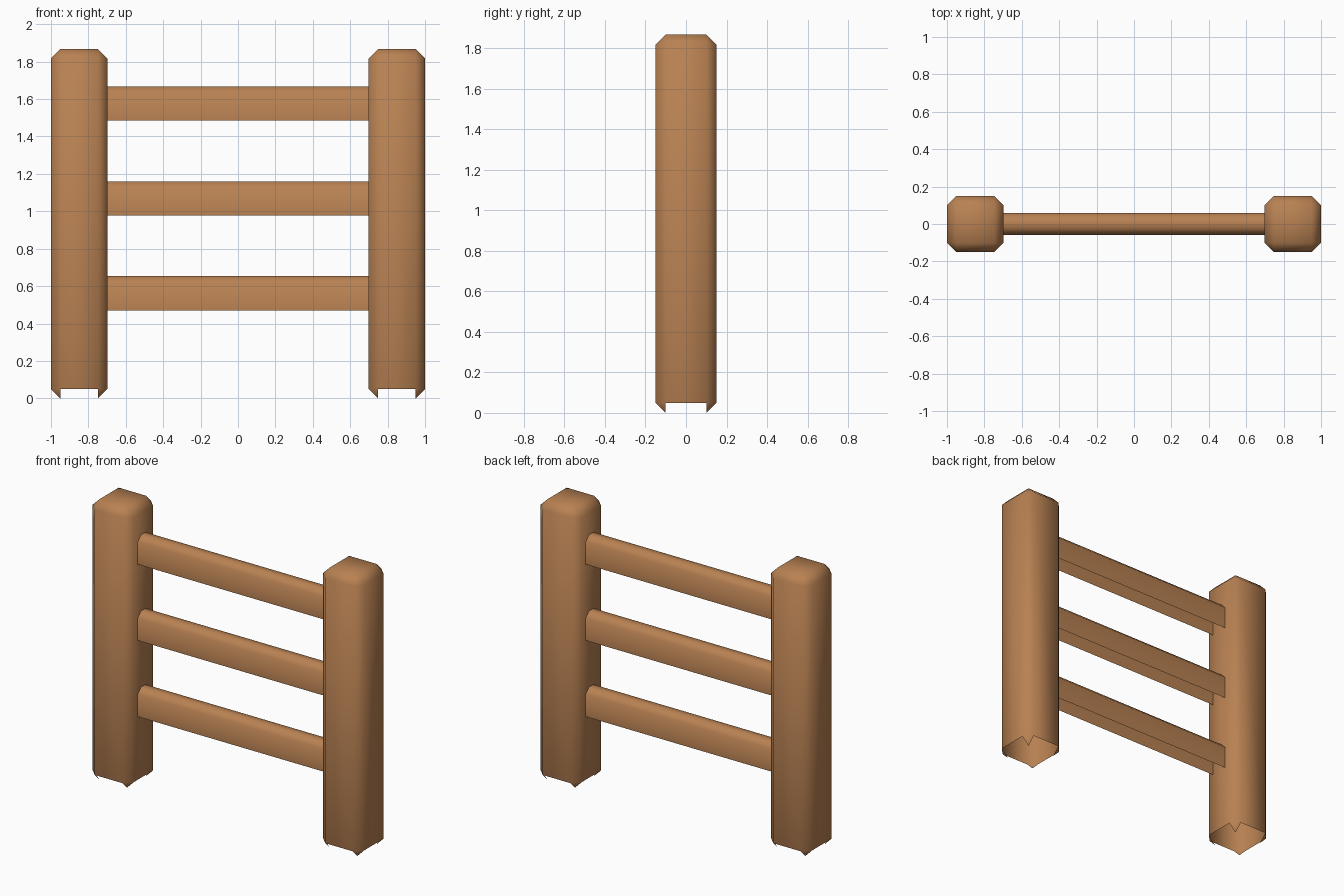
import bpy, bmesh
from mathutils import Matrix, Vector

if "Cube" in bpy.data.objects:
    bpy.data.objects.remove(bpy.data.objects["Cube"])

wood = bpy.data.materials.new("brown wood")
wood.diffuse_color = (0.48, 0.22, 0.085, 1)
wood.use_nodes = True
wood.node_tree.nodes["Principled BSDF"].inputs["Base Color"].default_value = wood.diffuse_color


def box(size, centre):
    bm = bmesh.new()
    bmesh.ops.create_cube(bm, size=1, matrix=Matrix.Translation(centre) @ Matrix.Diagonal((*size, 1)))
    return bm


def chamfer(bm, edges, width):
    bmesh.ops.bevel(bm, geom=edges, offset=width, segments=1, profile=0.5, affect='EDGES')
    bm.normal_update()


def finish(bm, name):
    for f in bm.faces:
        f.smooth = True
    mesh = bpy.data.meshes.new(name)
    bm.to_mesh(mesh)
    bm.free()
    mesh.materials.append(wood)
    bpy.context.collection.objects.link(bpy.data.objects.new(name, mesh))


# Posts: fully chamfered, open underneath with only the corner triangles left
H, W = 1.867, 0.302
for side, name in ((-1, "left_post"), (1, "right_post")):
    bm = box((W, W, H), Vector((side * (1 - W / 2), 0, H / 2)))
    chamfer(bm, bm.edges[:], 0.05)
    low = [f for f in bm.faces if len(f.verts) == 4 and f.calc_center_median().z < 0.06]
    bmesh.ops.delete(bm, geom=low, context='FACES')
    finish(bm, name)

# Rails: top edges chamfered, open at the bottom and at the ends inside the posts
for z, name in ((0.562, "lower_rail"), (1.069, "middle_rail"), (1.576, "upper_rail")):
    bm = box((1.396, 0.117, 0.183), Vector((0, 0, z)))
    top = [e for e in bm.edges if all(v.co.z > z for v in e.verts)
           and abs(e.verts[0].co.x - e.verts[1].co.x) > 1]
    chamfer(bm, top, 0.035)
    hidden = [f for f in bm.faces if abs(f.normal.x) > 0.9 or f.normal.z < -0.9]
    bmesh.ops.delete(bm, geom=hidden, context='FACES')
    finish(bm, name)
